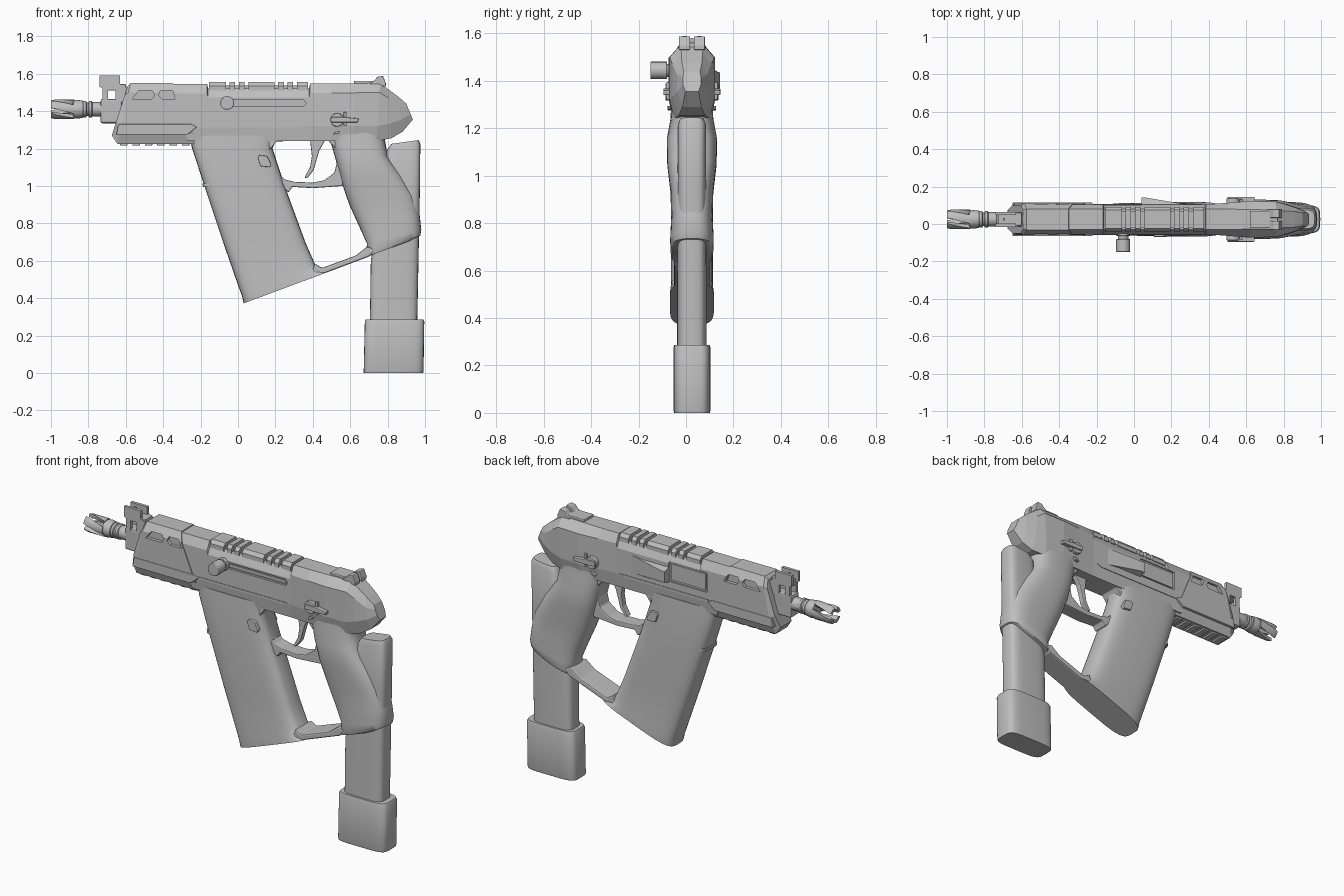
import bpy, bmesh, math
from mathutils import Vector

C = 0.025          # y of the centre plane
AXIS_Z = 1.41      # height of the barrel axis
grey = bpy.data.materials.new("matte_grey")
grey.diffuse_color = (0.52, 0.52, 0.52, 1)


def finish(name, bm, smooth=None, bevel=0):
    bmesh.ops.recalc_face_normals(bm, faces=bm.faces)
    me = bpy.data.meshes.new(name)
    bm.to_mesh(me)
    bm.free()
    ob = bpy.data.objects.new(name, me)
    bpy.context.collection.objects.link(ob)
    me.materials.append(grey)
    if smooth:
        bpy.ops.object.select_all(action='DESELECT')
        ob.select_set(True)
        bpy.context.view_layer.objects.active = ob
        bpy.ops.object.shade_smooth_by_angle(angle=math.radians(smooth))
    if bevel:
        m = ob.modifiers.new("edge", 'BEVEL')
        m.width, m.segments, m.limit_method = bevel, 2, 'ANGLE'
    return ob


def loft(name, rings, smooth=None, bevel=0):
    """Skin a list of equal-length closed rings and cap both ends."""
    bm = bmesh.new()
    vs = [[bm.verts.new(p) for p in r] for r in rings]
    n = len(rings[0])
    for a, b in zip(vs, vs[1:]):
        for i in range(n):
            j = (i + 1) % n
            bm.faces.new((a[i], a[j], b[j], b[i]))
    bm.faces.new(vs[0])
    bm.faces.new(vs[-1])
    return finish(name, bm, smooth, bevel)


def prism(name, prof, y0, y1, bevel=0.0, smooth=None):
    return loft(name, [[(x, y, z) for x, z in prof] for y in (y0, y1)], smooth, bevel)


def box(name, x0, x1, z0, z1, half, bevel=0.005):
    return prism(name, [(x0, z0), (x1, z0), (x1, z1), (x0, z1)], C - half, C + half, bevel)


def lathe(name, prof, n=24):
    """Revolve (x, radius) pairs around the barrel axis."""
    return loft(name, [[(x, C + r * math.cos(k * math.tau / n), AXIS_Z + r * math.sin(k * math.tau / n))
                        for k in range(n)] for x, r in prof], 35)


def oval(front, rear, half, p=0.5, n=32):
    """Rounded section spanning two xz points."""
    f, r = Vector(front), Vector(rear)
    out = []
    for k in range(n):
        t = math.tau * k / n
        c, s = math.cos(t), math.sin(t)
        q = (f + r) / 2 + (r - f) / 2 * math.copysign(abs(c) ** p, c)
        out.append((q.x, C + half * math.copysign(abs(s) ** p, s), q.y))
    return out


def station(xt, zt, xb, zb, ht, hm, hb):
    """Eight-sided body section, sheared from its top x to its bottom x."""
    d = zt - zb
    pts = [(ht, zt), (hm, zt - min(.05, d * .3)), (hm, zb + min(.08, d * .35)), (hb, zb)]
    pts = pts + [(-h, z) for h, z in reversed(pts)]
    return [(xb + (xt - xb) * (z - zb) / d, C + h, z) for h, z in pts]


def circle(cx, cz, r, n=20):
    return [(cx + r * math.cos(k * math.tau / n), cz + r * math.sin(k * math.tau / n)) for k in range(n)]


def cut(target, cutter):
    cutter.hide_render = True
    cutter.hide_viewport = True
    m = target.modifiers.new("cut", 'BOOLEAN')
    m.operation, m.object, m.solver = 'DIFFERENCE', cutter, 'EXACT'


# Receiver with the tapered rear end
receiver = loft("receiver", [station(*s) for s in (
    (-.36, 1.545, -.27, 1.24, .055, .08, .07),
    (-.165, 1.545, -.165, 1.24, .055, .08, .07),
    (-.16, 1.522, -.16, 1.24, .055, .08, .07),
    (.38, 1.522, .38, 1.24, .055, .08, .07),
    (.385, 1.548, .385, 1.24, .055, .08, .07),
    (.50, 1.548, .50, 1.24, .055, .088, .075),
    (.62, 1.548, .62, 1.24, .052, .098, .08),
    (.76, 1.55, .74, 1.24, .05, .094, .075),
    (.80, 1.52, .82, 1.255, .045, .082, .055),
    (.86, 1.475, .88, 1.29, .042, .062, .04),
    (.90, 1.44, .935, 1.355, .034, .038, .028))])

# Handguard
handguard = loft("handguard", [station(*s) for s in (
    (-.59, 1.535, -.675, 1.27, .05, .075, .05),
    (-.575, 1.55, -.645, 1.225, .056, .085, .055),
    (-.35, 1.55, -.215, 1.225, .056, .085, .055))])
for sy, lab in ((-1, "near"), (1, "far")):
    ya, yb = C + sy * .066, C + sy * .12
    for k, w in enumerate((
            [(-.565, 1.465), (-.46, 1.465), (-.445, 1.485), (-.46, 1.51), (-.53, 1.51)],
            [(-.425, 1.485), (-.405, 1.465), (-.325, 1.465), (-.35, 1.51), (-.415, 1.51)])):
        cut(handguard, prism(f"window_cutter_{lab}_{k}", w, ya, yb))
    # Side rib of the handguard
    prism(f"handguard_rib_{lab}", [(-.65, 1.275), (-.27, 1.275), (-.22, 1.315), (-.25, 1.33), (-.64, 1.33)],
          C + sy * .05, C + sy * .09, .004)

# Charging slot, knob and collar on the near side
cut(receiver, prism("slot_cutter", [(-.05, 1.425), (.35, 1.425), (.365, 1.44), (.35, 1.462), (-.05, 1.462)],
                    -.2, C - .068))
prism("slot_rod", [(-.05, 1.434), (.35, 1.434), (.35, 1.452), (-.05, 1.452)], C - .076, C - .06)
prism("charging_collar", circle(-.058, 1.444, .037), C - .09, C - .05, .004, 35)
prism("charging_knob", circle(-.058, 1.444, .028), -.09, C - .05, 0, 35)
prism("charging_knob_cap", circle(-.058, 1.444, .037), -.15, -.08, .004, 35)

# Ejection port, cover and deflector on the far side
cut(receiver, prism("port_cutter", [(-.21, 1.365), (.04, 1.365), (.04, 1.48), (-.21, 1.48)], C + .07, .3))
prism("port_cover", [(-.20, 1.375), (.03, 1.375), (.03, 1.47), (-.20, 1.47)], C + .06, C + .077, .003)
loft("deflector", [[(.04, C + .06, z), (.04, C + .118, z + e), (.07, C + .115, z + e), (.28, C + .08, z), (.28, C + .06, z)]
                   for z, e in ((1.35, .02), (1.455, -.02))])

# Top rail teeth
for k, (a, b) in enumerate(((-.155, -.065), (-.045, -.015), (.005, .035), (.055, .195),
                            (.215, .245), (.265, .295), (.315, .375))):
    loft(f"top_rail_{k}", [[(x, C + h, z) for h, z in ((.066, 1.51), (.066, 1.535), (.05, 1.555),
         (-.05, 1.555), (-.066, 1.535), (-.066, 1.51))] for x in (a, b)])
box("top_rail_base", -.15, .37, 1.5, 1.536, .045, 0)

# Bottom rail teeth
for k in range(6):
    box(f"bottom_rail_{k}", -.63 + k * .066, -.59 + k * .066, 1.215, 1.25, .045, .004)

# Rear sight
box("rear_sight_base", .62, .77, 1.53, 1.562, .045)
for s in (-1, 1):
    prism("rear_sight_ear", [(.70, 1.545), (.73, 1.565), (.745, 1.583), (.775, 1.588), (.79, 1.55), (.79, 1.53)],
          C + s * .008, C + s * .055, .004)

# Front sight, block and brace
box("front_sight_block", -.735, -.62, 1.335, 1.465, .04, .01)
for s in (-1, 1):
    prism("front_sight_ear", [(-.725, 1.45), (-.725, 1.52), (-.74, 1.53), (-.74, 1.59), (-.63, 1.59), (-.63, 1.545),
          (-.585, 1.52), (-.60, 1.45), (-.655, 1.45), (-.655, 1.515), (-.695, 1.515), (-.695, 1.45)],
          C + s * .022, C + s * .04)
box("front_sight_bridge", -.725, -.60, 1.51, 1.545, .035)
box("front_sight_post", -.70, -.69, 1.53, 1.58, .006, 0)

# Barrel with rings, and the slotted muzzle with twisted prongs
lathe("barrel", [(-.84, .03), (-.825, .044), (-.812, .044), (-.808, .036), (-.80, .036), (-.796, .044), (-.782, .044),
                 (-.778, .038), (-.60, .038)])
lathe("muzzle_base", [(-.885, .022), (-.88, .046), (-.86, .05), (-.83, .046), (-.822, .032)])
for k in range(4):
    rings = []
    for i in range(7):
        x = -1 + i * .021
        a0 = k * math.pi / 2 + .45 + i * .11
        arc = [(.052 if i else .048, a0 + j * .19) for j in range(6)]
        arc += [(.03, a0 + j * .19) for j in reversed(range(6))]
        rings.append([(x, C + r * math.cos(a), AXIS_Z + r * math.sin(a)) for r, a in arc])
    loft(f"muzzle_prong_{k}", rings, 35)

# Forward grip housing with flared foot
loft("forward_grip", [oval(*r) for r in (
    ((-.262, 1.27), (.21, 1.27), .078), ((-.245, 1.20), (.185, 1.20), .082), ((-.18, 1.0), (.25, 1.0), .088),
    ((-.08, .70), (.36, .70), .088), ((.005, .455), (.41, .585), .088),
    ((.022, .41), (.44, .55), .093), ((.03, .372), (.50, .547), .093))], 40)
loft("forward_grip_lip", [oval(*r) for r in (
    ((-.19, 1.012), (-.09, 1.012), .07), ((-.187, .995), (-.087, .995), .07))], 40)

# Rear grip
loft("rear_grip", [oval(*r, p=.68) for r in (
    ((.47, 1.30), (.80, 1.31), .088), ((.495, 1.235), (.785, 1.25), .09), ((.52, 1.15), (.80, 1.16), .106),
    ((.55, 1.03), (.875, 1.06), .104), ((.595, .90), (.945, .95), .09), ((.645, .79), (.972, .84), .088),
    ((.69, .69), (.98, .765), .092), ((.68, .63), (.975, .735), .09), ((.69, .622), (.93, .71), .085))], 50)

# Strut joining the two grips
prism("lower_strut", [(.38, .502), (.70, .622), (.74, .66), (.69, .675), (.63, .628), (.45, .562), (.41, .585)],
      C - .075, C + .075, .008)
# Blend under the receiver, above the trigger
prism("trigger_ceiling", [(.16, 1.25), (.17, 1.19), (.205, 1.238), (.48, 1.245), (.52, 1.20), (.54, 1.28)],
      C - .065, C + .065, .005)

# Trigger guard and trigger
prism("trigger_guard", [(.21, 1.07), (.23, 1.0), (.27, .965), (.29, .995), (.40, .988), (.56, 1.0), (.57, 1.11),
                        (.53, 1.13), (.515, 1.07), (.46, 1.03), (.40, 1.018), (.30, 1.022), (.25, 1.035)],
      C - .045, C + .045, .006)
prism("trigger", [(.385, 1.25), (.395, 1.16), (.385, 1.10), (.355, 1.045), (.37, 1.04), (.405, 1.085), (.42, 1.14),
                  (.435, 1.19), (.47, 1.25)], C - .017, C + .017, .005)

# Magazine and its base pad
loft("magazine", [oval(f, r, h, .5) for f, r, h in (
    ((.705, .25), (.958, .25), .062), ((.71, .60), (.965, .60), .062), ((.77, .95), (.972, .95), .06),
    ((.795, 1.19), (.975, 1.225), .06), ((.82, 1.225), (.965, 1.245), .05))], 40)
loft("magazine_base", [oval((a, z), (b, z), h, .42) for a, b, h, z in (
    (.672, .99, .075, 0), (.672, .992, .078, .01), (.678, .996, .078, .275), (.684, .99, .074, .287))], 40)

# Controls on both sides
for sy, lab in ((-1, "near"), (1, "far")):
    def side(name, prof, d0, d1, bev=.004):
        prism(f"{name}_{lab}", prof, C + sy * d0, C + sy * d1, bev)
    side("selector_disc", circle(.53, 1.353, .036, 16), .08, .112)
    side("selector_lever", [(.50, 1.34), (.64, 1.34), (.645, 1.36), (.57, 1.368), (.50, 1.368)], .08, .12)
    side("selector_stop", [(.565, 1.32), (.58, 1.32), (.58, 1.395), (.565, 1.395)], .08, .108)
    side("pivot_pin", [(.51, 1.275), (.535, 1.28), (.545, 1.295), (.525, 1.295)], .08, .102, .002)
    side("release_button", [(.105, 1.15), (.115, 1.165), (.155, 1.16), (.178, 1.115), (.17, 1.10), (.12, 1.105)],
         .05, .094)
    side("seam_strip", [(-.22, 1.312), (.33, 1.312), (.36, 1.325), (-.22, 1.325)], .07, .083, 0)
